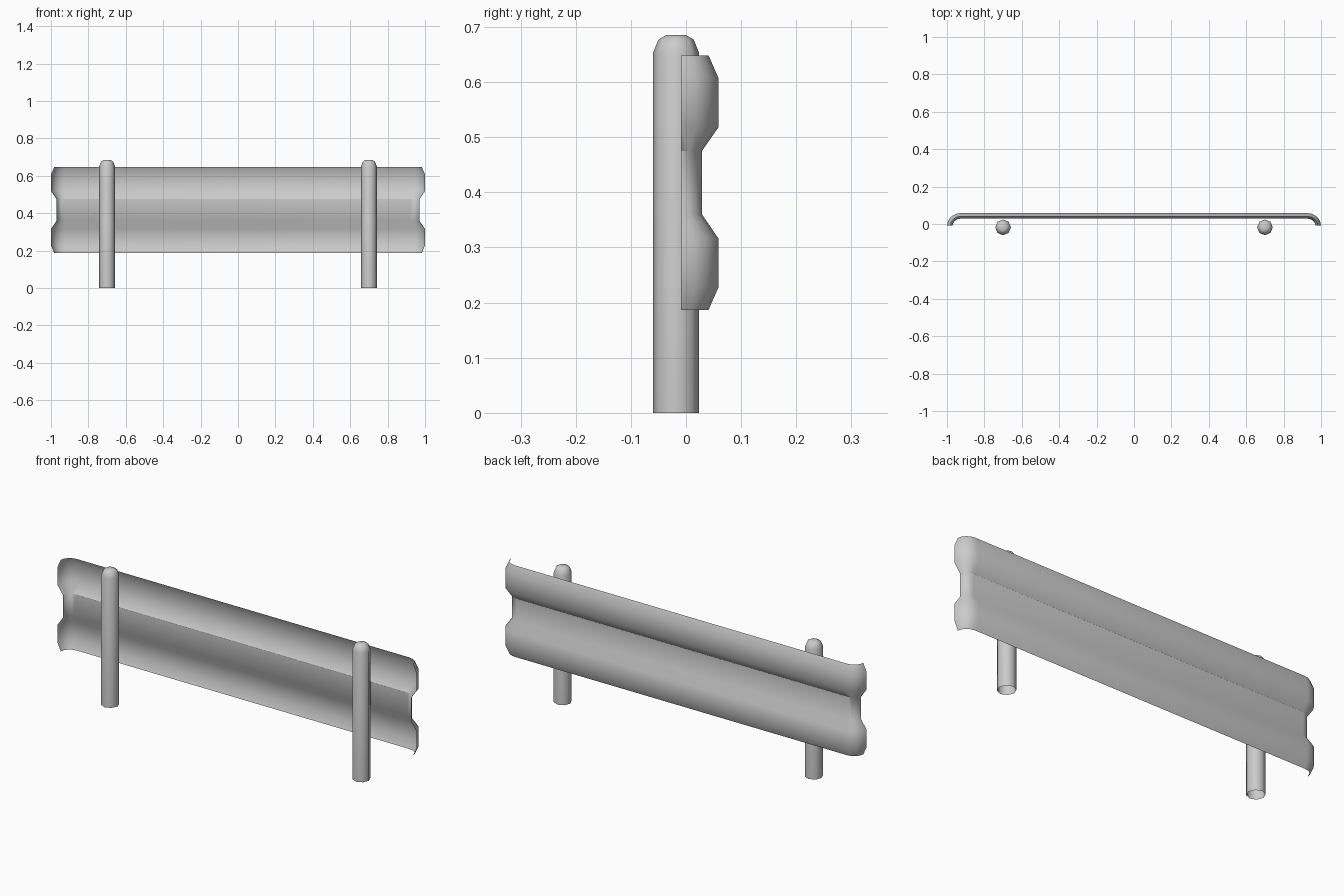
import bpy, bmesh
from math import sin, cos, pi

if "Cube" in bpy.data.objects:
    bpy.data.objects.remove(bpy.data.objects["Cube"])


def skin(name, rows, closed=False, cap=False, angle=0.6):
    """Join successive rows of points with quads."""
    bm = bmesh.new()
    grid = [[bm.verts.new(p) for p in row] for row in rows]
    n = len(rows[0])
    for a, b in zip(grid, grid[1:]):
        for i in range(n if closed else n - 1):
            j = (i + 1) % n
            bm.faces.new((a[i], a[j], b[j], b[i]))
    if cap:
        bm.faces.new(grid[-1])
    bmesh.ops.recalc_face_normals(bm, faces=bm.faces)
    mesh = bpy.data.meshes.new(name)
    bm.to_mesh(mesh)
    bm.free()
    obj = bpy.data.objects.new(name, mesh)
    bpy.context.collection.objects.link(obj)
    bpy.context.view_layer.objects.active = obj
    obj.select_set(True)
    bpy.ops.object.shade_smooth_by_angle(angle=angle)
    obj.select_set(False)
    return obj


# Corrugated rail: W profile (inset from outer face, height) swept along a path with curled ends
profile = [(0.018, 0.648), (0, 0.607), (0, 0.518), (0.03, 0.475),
           (0.03, 0.36), (0, 0.316), (0, 0.228), (0.018, 0.187)]
CX, CY, RX, RY, SEGS = 0.925, -0.009, 0.075, 0.068, 4
bend = [pi / 2 * k / SEGS for k in range(SEGS + 1)]
path = [(1, t) for t in bend] + [(-1, t) for t in reversed(bend)]
rail = [[(s * (CX + (RX - d) * cos(t)), CY + (RY - d) * sin(t), z)
         for d, z in profile] for s, t in path]
skin("guard_rail", rail)

# Octagonal posts with rounded tops and open bottoms
post_profile = [(0.042, 0), (0.042, 0.652), (0.032, 0.677), (0.018, 0.685)]
for side, x in (("left", -0.7), ("right", 0.7)):
    rings = [[(x + r * cos(pi / 4 * k), -0.018 + r * sin(pi / 4 * k), z)
              for k in range(8)] for r, z in post_profile]
    skin(side + "_post", rings, closed=True, cap=True, angle=0.9)
